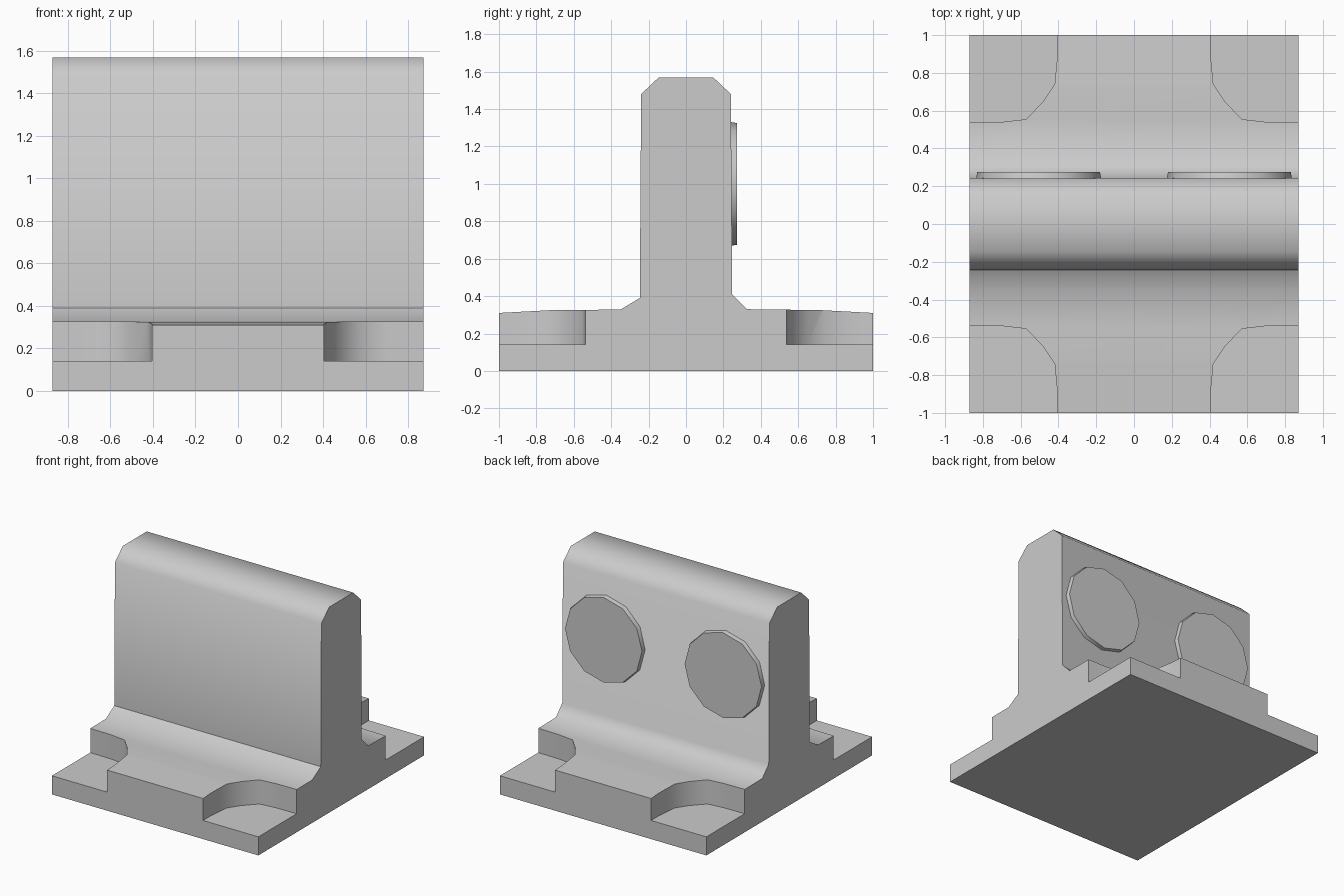
import bpy
import bmesh
import math
from mathutils import Matrix

cube = bpy.data.objects.get("Cube")
if cube:
    bpy.data.objects.remove(cube, do_unlink=True)

gray = bpy.data.materials.new("plain gray")
gray.use_nodes = True
color = (0.6, 0.6, 0.6, 1)
gray.diffuse_color = color
gray.node_tree.nodes["Principled BSDF"].inputs["Base Color"].default_value = color

HALF_X = 0.872
BACK_Y = 0.247


def add_object(name, bm):
    bmesh.ops.recalc_face_normals(bm, faces=bm.faces)
    mesh = bpy.data.meshes.new(name)
    bm.to_mesh(mesh)
    bm.free()
    mesh.materials.append(gray)
    obj = bpy.data.objects.new(name, mesh)
    bpy.context.collection.objects.link(obj)
    return obj


def prism(name, points, offset):
    """Extrude a closed outline along an offset."""
    bm = bmesh.new()
    face = bm.faces.new([bm.verts.new(p) for p in points])
    moved = bmesh.ops.extrude_face_region(bm, geom=[face])["geom"]
    verts = [v for v in moved if isinstance(v, bmesh.types.BMVert)]
    bmesh.ops.translate(bm, vec=offset, verts=verts)
    return add_object(name, bm)


def select_only(obj):
    bpy.ops.object.select_all(action='DESELECT')
    obj.select_set(True)
    bpy.context.view_layer.objects.active = obj


def smooth(obj, degrees):
    select_only(obj)
    bpy.ops.object.shade_smooth_by_angle(angle=math.radians(degrees))


# Foot and upright wall as one T-shaped section
section = [(-1, 0), (1, 0), (1, 0.31), (0.72, 0.325), (0.325, 0.33),
           (BACK_Y, 0.41), (0.24, 1.48), (0.145, 1.57), (-0.145, 1.57),
           (-0.24, 1.48), (-BACK_Y, 0.39), (-0.35, 0.328), (-0.72, 0.325), (-1, 0.31)]
bracket = prism("bracket_body", [(-HALF_X, y, z) for y, z in section],
                (2 * HALF_X, 0, 0))

# Stepped notches at the four corners of the foot
notch = [(0.405, 1.1), (0.405, 0.9), (0.42, 0.74), (0.48, 0.65), (0.57, 0.555),
         (0.7, 0.54), (1, 0.535), (1, 1.1)]
for sx in (-1, 1):
    for sy in (-1, 1):
        cutter = prism("notch_cutter", [(sx * x, sy * y, 0.142) for x, y in notch],
                       (0, 0, 0.4))
        mod = bracket.modifiers.new("notch", 'BOOLEAN')
        mod.operation = 'DIFFERENCE'
        mod.solver = 'EXACT'
        mod.object = cutter
        select_only(bracket)
        bpy.ops.object.modifier_apply(modifier=mod.name)
        bpy.data.objects.remove(cutter, do_unlink=True)
smooth(bracket, 50)

# Two raised round pads on the back of the wall
for name, x in (("left_round_pad", 0.505), ("right_round_pad", -0.505)):
    bm = bmesh.new()
    bmesh.ops.create_cone(bm, cap_ends=True, segments=12,
                          radius1=0.335, radius2=0.325, depth=0.06)
    bmesh.ops.transform(bm, verts=bm.verts,
                        matrix=Matrix.Translation((x, BACK_Y - 0.003, 1.0))
                        @ Matrix.Rotation(-math.pi / 2, 4, 'X'))
    smooth(add_object(name, bm), 35)
